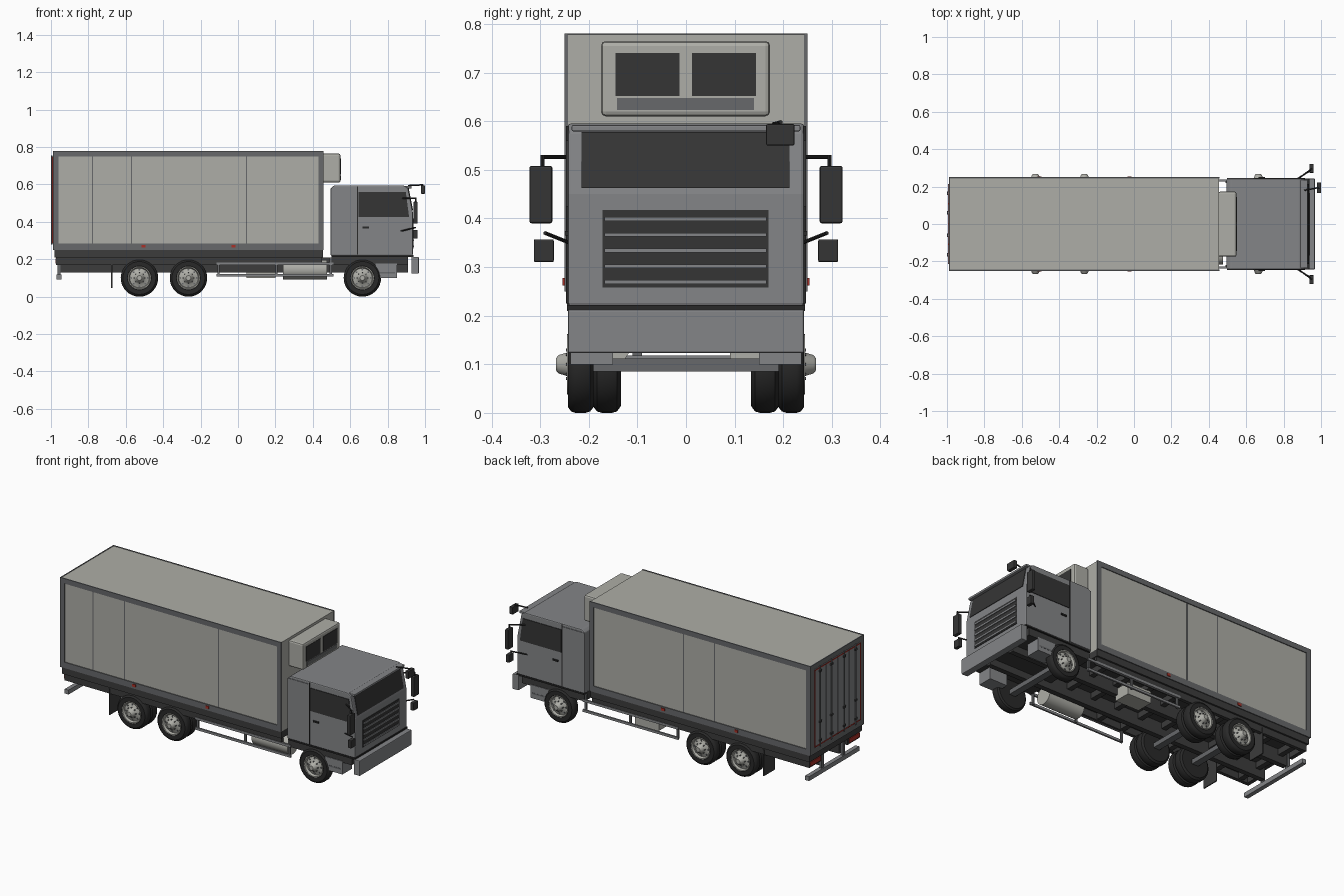
import bpy, bmesh, math
from mathutils import Vector, Matrix

if "Cube" in bpy.data.objects:
    bpy.data.objects.remove(bpy.data.objects["Cube"], do_unlink=True)


def material(name, r, g, b):
    m = bpy.data.materials.new(name)
    m.use_nodes = True
    m.diffuse_color = (r, g, b, 1)
    m.node_tree.nodes["Principled BSDF"].inputs["Base Color"].default_value = (r, g, b, 1)
    return m


BEIGE = material("pale beige", .42, .42, .385)
GREY = material("cab grey", .23, .235, .245)
FRAME = material("frame grey", .135, .14, .145)
GLASS = material("dark glass", .036, .036, .036)
DARK = material("chassis dark", .045, .045, .045)
RUBBER = material("tyre black", .022, .022, .022)
RED = material("marker red", .4, .03, .02)


def finish(name, bm, mat, bevel=0, smooth=False):
    bmesh.ops.recalc_face_normals(bm, faces=bm.faces)
    mesh = bpy.data.meshes.new(name)
    bm.to_mesh(mesh)
    bm.free()
    mesh.materials.append(mat)
    ob = bpy.data.objects.new(name, mesh)
    bpy.context.collection.objects.link(ob)
    if bevel:
        mod = ob.modifiers.new("Bevel", "BEVEL")
        mod.width, mod.segments = bevel, 2
    if smooth:
        bpy.ops.object.select_all(action="DESELECT")
        ob.select_set(True)
        bpy.context.view_layer.objects.active = ob
        bpy.ops.object.shade_smooth_by_angle(angle=math.radians(35))
    return ob


def box(name, x, y, z, mat, bevel=0):
    bm = bmesh.new()
    bmesh.ops.create_cube(bm, size=1)
    for v in bm.verts:
        v.co = [(a + b) / 2 + c * (b - a) for (a, b), c in zip((x, y, z), v.co)]
    return finish(name, bm, mat, bevel)


def both(name, x, y, z, mat, bevel=0):
    """The same box on both flanks."""
    box("near_" + name, x, (-y[1], -y[0]), z, mat, bevel)
    box("far_" + name, x, y, z, mat, bevel)


def prism(name, outline, y, mat, bevel=0):
    """Side outline in x, z drawn out across y."""
    bm = bmesh.new()
    face = bm.faces.new([bm.verts.new((px, y[0], pz)) for px, pz in outline])
    out = bmesh.ops.extrude_face_region(bm, geom=[face])["geom"]
    bmesh.ops.translate(bm, vec=(0, y[1] - y[0], 0),
                        verts=[g for g in out if isinstance(g, bmesh.types.BMVert)])
    return finish(name, bm, mat, bevel)


def rod(name, a, b, radius, mat, sides=8):
    a, b = Vector(a), Vector(b)
    bm = bmesh.new()
    turn = (b - a).to_track_quat("Z", "Y").to_matrix().to_4x4()
    bmesh.ops.create_cone(bm, cap_ends=True, segments=sides, radius1=radius, radius2=radius,
                          depth=(b - a).length, matrix=Matrix.Translation((a + b) / 2) @ turn)
    return finish(name, bm, mat, 0, True)


def lathe(name, profile, x, side, mat):
    """Profile of (radius, y) turned about a wheel axle."""
    bm = bmesh.new()
    vs = [bm.verts.new((x, side * y, .1 + r)) for r, y in profile]
    es = [bm.edges.new(p) for p in zip(vs, vs[1:])]
    bmesh.ops.spin(bm, geom=vs + es, cent=(x, 0, .1), axis=(0, 1, 0),
                   angle=math.tau, steps=32)
    bmesh.ops.remove_doubles(bm, verts=bm.verts, dist=.0002)
    return finish(name, bm, mat, 0, True)


# Cargo box
box("cargo_body", (-.985, .455), (-.245, .245), (.25, .778), BEIGE)
for x in ((-.99, -.96), (.43, .457)):
    both("corner_post", x, (.243, .25), (.25, .78), FRAME)
for z in ((.25, .285), (.75, .78)):
    both("side_rail", (-.96, .43), (.243, .25), z, FRAME)
for x in (-.777, -.57, .045):
    box("near_panel_seam", (x - .003, x + .003), (-.2465, -.244), (.285, .75), FRAME)
for x in (-.155, -.36):
    box("far_panel_seam", (x - .003, x + .003), (.244, .2465), (.285, .75), FRAME)
for x in (-.505, -.025):
    both("side_marker", (x - .011, x + .011), (.249, .254), (.262, .277), RED)

# Rear doors with locking rods and red outline
box("rear_frame", (-.99, -.984), (-.25, .25), (.25, .78), FRAME)
for i in range(4):
    y = -.216 + i * .108
    box("door_panel", (-.993, -.989), (y + .003, y + .105), (.285, .75), GREY)
for y in (-.165, -.06, .06, .165):
    rod("locking_rod", (-.995, y, .28), (-.995, y, .755), .004, FRAME)
    for z in (.31, .42, .72):
        box("rod_bracket", (-1, -.99), (y - .01, y + .01), (z, z + .012), DARK)
both("outline_upright", (-.995, -.99), (.208, .214), (.288, .747), RED)
for z in (.288, .741):
    box("outline_bar", (-.995, -.99), (-.214, .214), (z, z + .006), RED)

# Cooling unit
box("cooling_unit", (.45, .548), (-.175, .173), (.61, .765), BEIGE, .01)
for y in (-.145, .012):
    box("cooling_grille", (.54, .55), (y, y + .132), (.652, .74), GLASS)
box("cooling_strip", (.54, .55), (-.142, .14), (.623, .648), FRAME)

# Chassis
box("cargo_floor", (-.98, .455), (-.245, .245), (.21, .25), DARK)
both("floor_edge", (-.95, .45), (.215, .235), (.17, .21), DARK)
both("chassis_rail", (-.95, .91), (.075, .105), (.13, .21), DARK)
for i in range(9):
    x = -.92 + i * .16
    box("cross_beam", (x, x + .03), (-.225, .225), (.175, .212), DARK)
box("cab_floor", (.5, .91), (-.235, .235), (.17, .222), DARK)
for x in (-.527, -.265, .665):
    box("axle", (x - .02, x + .02), (-.19, .19), (.085, .112), FRAME)

# Cab shell
cab = [(.495, .22), (.495, .58), (.515, .595), (.885, .595), (.91, .58), (.935, .45), (.935, .22)]
prism("cab_shell", cab, (-.243, .243), GREY, .006)
both("cab_rear_side", (.497, .636), (.242, .246), (.225, .58), GREY)
prism("windscreen", [(.907, .578), (.913, .578), (.936, .463), (.93, .463)], (-.215, .213), GLASS)
box("sun_visor", (.89, .928), (-.235, .235), (.579, .592), GREY, .003)
box("cab_lower_gap", (.5, .937), (-.2445, .2445), (.213, .222), RUBBER)
window = [(.645, .425), (.645, .56), (.897, .56), (.915, .425)]
for s, side in ((-1, "near"), (1, "far")):
    prism(side + "_side_window", window, (s * .24, s * .2465), GLASS)
both("door_seam", (.637, .642), (.242, .2465), (.225, .59), RUBBER)
both("door_handle", (.665, .7), (.243, .25), (.365, .374), RUBBER)

# Radiator grille
box("grille_recess", (.93, .938), (-.172, .17), (.258, .417), GLASS)
for i in range(5):
    z = .265 + i * .0325
    box("grille_slat", (.935, .942), (-.168, .166), (z, z + .008), GREY)

# Bumper and steps
box("front_bumper", (.927, .967), (-.243, .243), (.123, .213), GREY, .004)
both("cab_step", (.735, .85), (.15, .238), (.1, .178), GREY)
both("step_recess", (.745, .84), (.235, .239), (.125, .133), FRAME)

# Mirrors
for s, side in ((-1, "near"), (1, "far")):
    rod(side + "_upper_arm", (.875, s * .24, .526), (.95, s * .295, .526), .004, RUBBER)
    rod(side + "_mirror_stem", (.95, s * .295, .5), (.95, s * .295, .53), .004, RUBBER)
    rod(side + "_lower_arm", (.87, s * .24, .35), (.95, s * .29, .37), .004, RUBBER)
both("large_mirror", (.938, .96), (.275, .322), (.39, .508), GLASS, .004)
both("small_mirror", (.938, .96), (.272, .313), (.31, .357), GLASS, .003)
rod("kerb_mirror_arm", (.91, .18, .594), (.99, .195, .598), .004, RUBBER)
box("kerb_mirror", (.978, 1), (.165, .223), (.55, .594), GLASS, .003)

# Wheels: profiles of radius and distance from the centre line
outer = [(.058, .238), (.064, .243), (.088, .243), (.097, .236), (.1, .228), (.1, .207),
         (.097, .197), (.088, .19)]
single = outer + [(0, .19)]
dual = outer + [(.097, .183), (.1, .173), (.1, .152), (.097, .142), (.086, .134), (0, .134)]
rim = [(.064, .236), (.062, .245), (.057, .245), (.052, .232), (.032, .238), (.024, .245),
       (.019, .262), (.013, .267), (0, .267)]
for x, tyre in ((-.527, dual), (-.265, dual), (.665, single)):
    for s, side in ((-1, "near"), (1, "far")):
        lathe(side + "_tyre", tyre, x, s, RUBBER)
        lathe(side + "_rim", rim, x, s, BEIGE)
        for i in range(8):
            a = i * math.tau / 8
            c, n = math.cos(a), math.sin(a)
            rod(side + "_rim_hole", (x + .044 * c, s * .23, .1 + .044 * n),
                (x + .044 * c, s * .2375, .1 + .044 * n), .005, FRAME)
            rod(side + "_wheel_nut", (x + .029 * n, s * .235, .1 + .029 * c),
                (x + .029 * n, s * .247, .1 + .029 * c), .003, FRAME, 6)

# Fuel tank, battery box and side guards
tank = rod("fuel_tank", (.24, -.165, .145), (.475, -.165, .145), .052, BEIGE, 28)
box("battery_box", (.045, .2), (.09, .19), (.1, .17), BEIGE)
for z in (.108, .168):
    both("guard_rail", (-.115, .51), (.228, .238), (z, z + .014), GREY)
for x in (-.11, .2, .49):
    both("guard_post", (x, x + .012), (.22, .23), (.108, .21), FRAME)

# Rear guard, lamps and mud flaps
box("rear_guard", (-.97, -.945), (-.235, .235), (.092, .118), GREY)
both("guard_bracket", (-.965, -.95), (.09, .11), (.11, .21), FRAME)
both("lamp_bar", (-.972, -.95), (.12, .235), (.17, .21), DARK)
both("tail_lamp", (-.977, -.97), (.135, .23), (.178, .203), RED)
both("mud_flap", (-.678, -.672), (.135, .24), (.045, .2), DARK)
